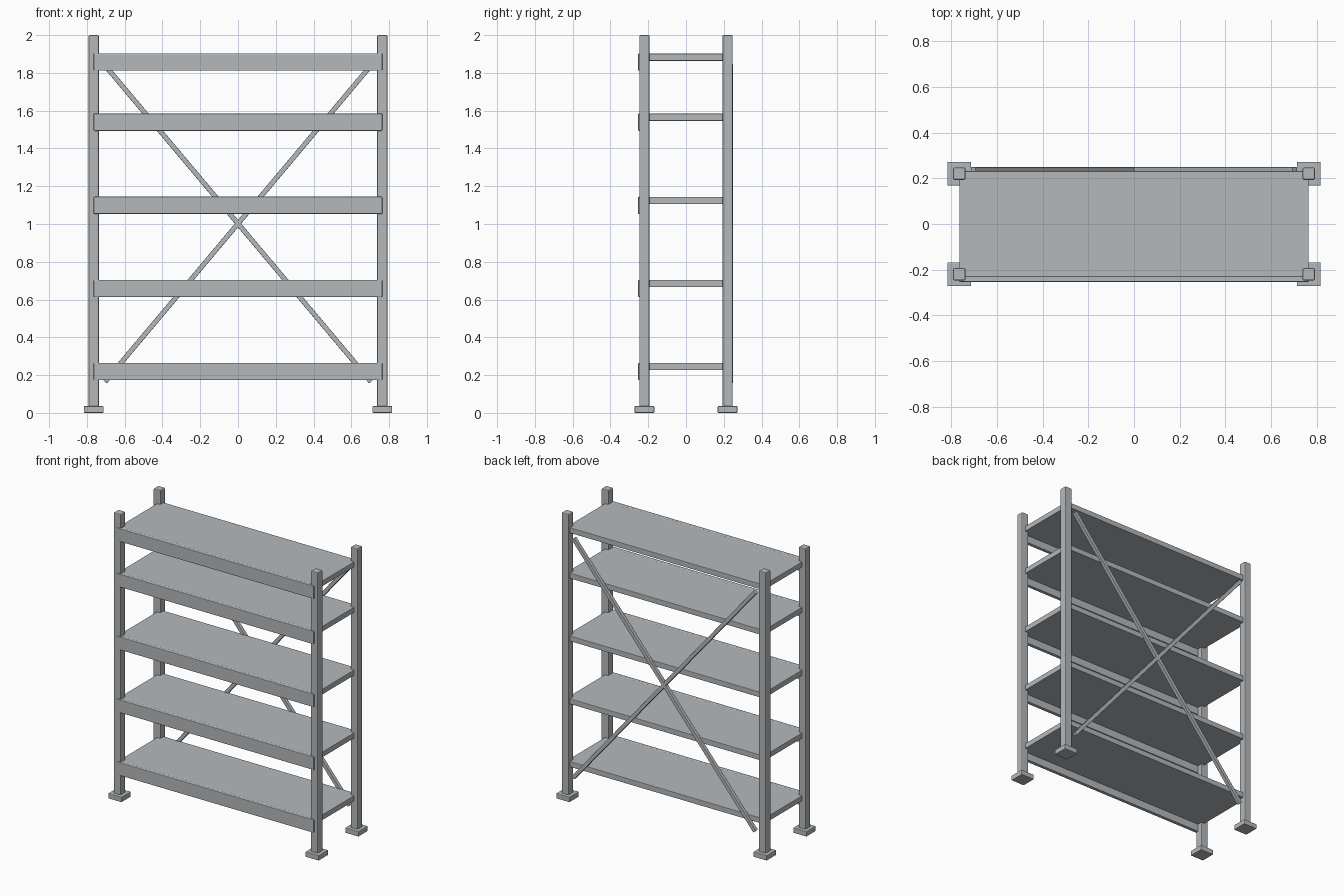
import bpy
import math

cube = bpy.data.objects.get("Cube")
if cube:
    bpy.data.objects.remove(cube, do_unlink=True)

# Single painted steel colour
GREY = (0.46, 0.485, 0.5, 1.0)
steel = bpy.data.materials.new("grey steel")
steel.use_nodes = True
steel.diffuse_color = GREY
steel.node_tree.nodes["Principled BSDF"].inputs["Base Color"].default_value = GREY


def box(name, center, size, bevel=0.004, tilt=0.0):
    """Box with softened edges, optionally tilted about the y axis."""
    bpy.ops.mesh.primitive_cube_add(size=1, location=center)
    ob = bpy.context.object
    ob.name = name
    ob.scale = size
    bpy.ops.object.transform_apply(location=False, rotation=False, scale=True)
    ob.rotation_euler.y = tilt
    ob.data.materials.append(steel)
    if bevel:
        mod = ob.modifiers.new("soft edges", 'BEVEL')
        mod.width = bevel
        mod.segments = 2
        mod.limit_method = 'ANGLE'
    return ob


POST_X, POST_Y = 0.764, 0.22
FOOT_H = 0.036

# Corner posts on square feet
for sx, side in ((-1, "right"), (1, "left")):
    for sy, end in ((-1, "front"), (1, "back")):
        x, y = sx * POST_X, sy * POST_Y
        box(f"{end}_{side}_foot", (x, y, FOOT_H / 2), (0.104, 0.104, FOOT_H))
        box(f"{end}_{side}_post", (x, y, 1 + FOOT_H / 4),
            (0.054, 0.054, 2 - FOOT_H / 2), 0.006)

# Shelf boards, each with a deep beam along the front
for i, top in enumerate((0.264, 0.704, 1.144, 1.584, 1.902), 1):
    box(f"shelf_{i}", (0, 0, top - 0.019), (2 * POST_X, 0.462, 0.038), 0.003)
    box(f"front_beam_{i}", (0, -0.241, top - 0.045), (2 * POST_X, 0.025, 0.091))

# Crossed braces on the back
run, rise = 1.408, 1.675
for s, name in ((1, "rising_brace"), (-1, "falling_brace")):
    box(name, (0, 0.236, 1.002), (math.hypot(run, rise), 0.026, 0.026),
        0.003, -s * math.atan2(rise, run))
